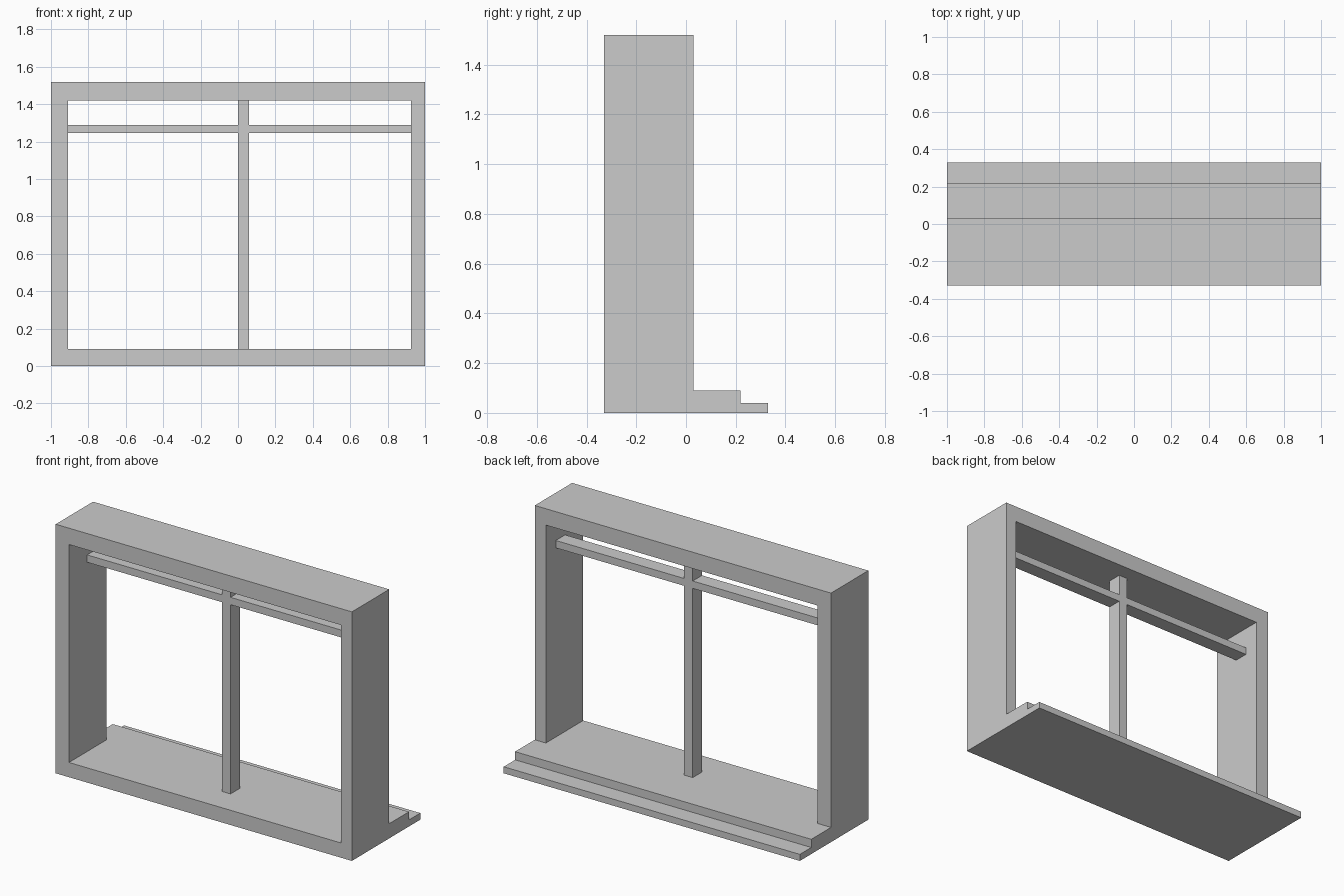
import bpy
import bmesh
from mathutils import Vector

if "Cube" in bpy.data.objects:
    bpy.data.objects.remove(bpy.data.objects["Cube"])


def extrude_profile(name, points, offset):
    """Solid made from a closed 3D outline pushed along an offset."""
    bm = bmesh.new()
    face = bm.faces.new([bm.verts.new(p) for p in points])
    new = bmesh.ops.extrude_face_region(bm, geom=[face])["geom"]
    verts = [g for g in new if isinstance(g, bmesh.types.BMVert)]
    bmesh.ops.translate(bm, verts=verts, vec=Vector(offset))
    bmesh.ops.recalc_face_normals(bm, faces=bm.faces)
    mesh = bpy.data.meshes.new(name)
    bm.to_mesh(mesh)
    bm.free()
    obj = bpy.data.objects.new(name, mesh)
    bpy.context.collection.objects.link(obj)
    return obj


FRONT, BACK, TOP = -0.33, 0.03, 1.52
LEFT, RIGHT, SILL, HEAD = -0.91, 0.925, 0.09, 1.42   # window opening

# Stepped sill running the full width
sill = [(FRONT, 0), (0.33, 0), (0.33, 0.04), (0.22, 0.04), (0.22, SILL), (FRONT, SILL)]
extrude_profile("stepped_sill", [(-1, y, z) for y, z in sill], (2, 0, 0))

# Jambs and lintel as one upside-down U
frame = [(-1, SILL), (-1, TOP), (1, TOP), (1, SILL),
         (RIGHT, SILL), (RIGHT, HEAD), (LEFT, HEAD), (LEFT, SILL)]
extrude_profile("window_frame", [(x, FRONT, z) for x, z in frame], (0, BACK - FRONT, 0))

# Cross-shaped glazing bars: upright mullion and high transom
x0, x1, z0, z1 = 0.0, 0.058, 1.245, 1.29
bars = [(x0, SILL), (x1, SILL), (x1, z0), (RIGHT, z0), (RIGHT, z1), (x1, z1),
        (x1, HEAD), (x0, HEAD), (x0, z1), (LEFT, z1), (LEFT, z0), (x0, z0)]
extrude_profile("glazing_bars", [(x, -0.155, z) for x, z in bars], (0, 0.09, 0))
